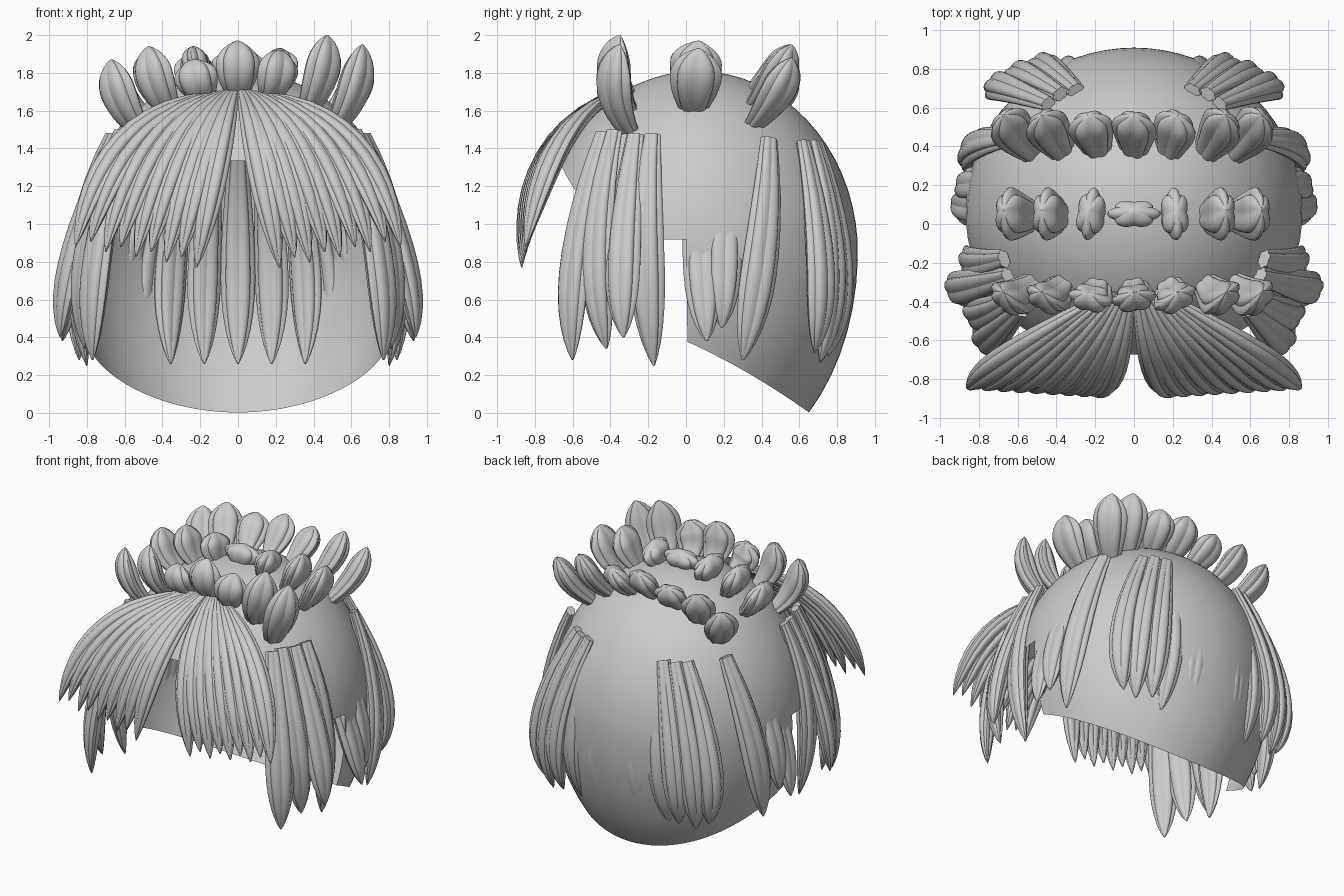
import bpy, bmesh, math
from mathutils import Vector

if "Cube" in bpy.data.objects:
    bpy.data.objects.remove(bpy.data.objects["Cube"])

RX, RY, CY, CZ = 0.87, 0.85, 0.06, 0.85
RT, RB = 0.96, 1.18          # dome height above / below the widest level


def finish(name, bm, angle):
    bmesh.ops.recalc_face_normals(bm, faces=bm.faces)
    me = bpy.data.meshes.new(name)
    bm.to_mesh(me)
    bm.free()
    ob = bpy.data.objects.new(name, me)
    bpy.context.collection.objects.link(ob)
    bpy.ops.object.select_all(action='DESELECT')
    ob.select_set(True)
    bpy.context.view_layer.objects.active = ob
    bpy.ops.object.shade_smooth_by_angle(angle=math.radians(angle))
    return ob


def dome(az, pol):
    c = math.cos(pol)
    s = math.sin(pol)
    return Vector((RX * s * math.cos(az), CY + RY * s * math.sin(az),
                   CZ + (RT if c > 0 else RB) * c))


def dome_z(x, y):
    q = 1 - (x / RX) ** 2 - ((y - CY) / RY) ** 2
    return CZ + RT * math.sqrt(max(q, 0))


def edge_z(y):
    # face opening at the front, sloping nape at the back
    if y < 0:
        d = max(0, -y - 0.13)
        return 0.9 + 1.0 * d ** 2 + 1.6 * d ** 4
    return max(0, 0.38 - 0.45 * y - 0.2 * y * y)


# Scalp cap: columns run from the crown to the hairline
def build_cap():
    bm = bmesh.new()
    split = math.asin(-CY / RY)
    n = 36
    azs = [split + 0.004 + (math.pi - 2 * split - 0.008) * i / n for i in range(n + 1)]
    azs += [math.pi - split + 0.004 + (math.pi + 2 * split - 0.008) * i / n for i in range(n + 1)]
    top = bm.verts.new(dome(0, 0))
    cols = []
    for az in azs:
        lo, hi = 0.3, 2.6
        for _ in range(30):
            m = (lo + hi) / 2
            p = dome(az, m)
            if p.z > edge_z(p.y):
                lo = m
            else:
                hi = m
        mid = min(lo, 1.5)
        pols = [mid * j / 16 for j in range(1, 17)]
        if math.sin(az) > -CY / RY:
            pols += [mid + (lo - mid) * j / 8 for j in range(1, 9)]
        cols.append([bm.verts.new(dome(az, p)) for p in pols])
    for i, a in enumerate(cols):
        b = cols[(i + 1) % len(cols)]
        bm.faces.new((top, a[0], b[0]))
        for j in range(min(len(a), len(b)) - 1):
            bm.faces.new((a[j], a[j + 1], b[j + 1], b[j]))
    finish("scalp_cap", bm, 60)


# One ribbed, leaf-shaped lock through three points, with a flat root
def lock(bm, p0, p1, p2, w, t, root=0.5, normal=None, peak=0.6):
    p0, p1, p2 = Vector(p0), Vector(p1), Vector(p2)
    rings, seg = 13, 36
    prev = None
    for i in range(rings):
        s = 1 - (1 - i / (rings - 1)) ** 1.3
        pos = p0 * (2 * (s - .5) * (s - 1)) + p1 * (-4 * s * (s - 1)) + p2 * (2 * s * (s - .5))
        tan = (p0 * (4 * s - 3) + p1 * (4 - 8 * s) + p2 * (4 * s - 1)).normalized()
        out = Vector(normal) if normal else Vector((pos.x, pos.y - CY, 0.25))
        side = tan.cross(out).normalized()
        out = side.cross(tan)
        if s < peak:
            k = root + (1 - root) * math.sin(s / peak * math.pi / 2)
        else:
            k = max(0.02, (1 - ((s - peak) / (1 - peak)) ** 2)) ** 0.75
        ring = []
        for j in range(seg):
            a = 2 * math.pi * j / seg
            r = k * (0.84 + 0.18 * abs(math.cos(3 * a)))
            ring.append(bm.verts.new(pos + side * (w * r * math.cos(a)) + out * (t * r * math.sin(a))))
        if prev:
            for j in range(seg):
                bm.faces.new((prev[j], prev[(j + 1) % seg], ring[(j + 1) % seg], ring[j]))
        else:
            bm.faces.new(ring)
        prev = ring
    bm.faces.new(prev)


def both_sides(bm, pts, *args, **kw):
    for sx in (1, -1):
        lock(bm, *[(sx * x, y, z) for x, y, z in pts], *args, **kw)


build_cap()

# Fringe: two wings fanning out from the centre parting
bm = bmesh.new()
N = 9
for i in range(N):
    t = i / (N - 1)
    low = 0.04 * (i % 2)
    both_sides(bm, [(0.02 + 0.13 * t, -0.36, 1.70 - 0.02 * t),
                    (0.11 + 0.50 * t, -0.74 + 0.08 * t, 1.36 + 0.07 * t),
                    (0.22 + 0.64 * t, -0.87 + 0.02 * t, 0.77 + 0.11 * t + low)],
               0.076, 0.058, root=0.3, peak=0.62)
finish("fringe", bm, 30)

# Side locks: root, middle and tip for the right, mirrored to the left
side = [
    [(0.59, -0.44, 1.48), (0.74, -0.58, 0.85), (0.77, -0.60, 0.28)],
    [(0.62, -0.38, 1.49), (0.79, -0.47, 0.88), (0.81, -0.42, 0.34)],
    [(0.65, -0.27, 1.47), (0.86, -0.33, 0.88), (0.94, -0.33, 0.40)],
    [(0.67, -0.18, 1.47), (0.83, -0.21, 0.88), (0.80, -0.17, 0.25)],
    [(0.58, 0.05, 1.46), (0.81, 0.08, 0.85), (0.93, 0.11, 0.38)],
    [(0.58, 0.20, 1.46), (0.81, 0.20, 0.90), (0.89, 0.19, 0.45)],
    [(0.63, 0.44, 1.45), (0.82, 0.40, 0.85), (0.84, 0.30, 0.28)],
]
bm = bmesh.new()
for pts in side:
    both_sides(bm, pts, 0.098, 0.062)
finish("side_locks", bm, 30)

# Back locks: the middle ones lie mostly within the cap, the outer ones stand proud
bm = bmesh.new()
for i in range(-2, 3):
    x = i * 0.175
    d = x * x * 0.3
    lock(bm, (x * 0.75, 0.67 - d, 1.40), (x, 0.835 - d, 0.82), (x * 1.02, 0.74 - d, 0.26), 0.09, 0.06)
for pts in ([(0.30, 0.69, 1.43), (0.47, 0.81, 0.80), (0.47, 0.75, 0.30)],
            [(0.38, 0.67, 1.43), (0.58, 0.77, 0.80), (0.58, 0.71, 0.27)],
            [(0.44, 0.62, 1.43), (0.68, 0.71, 0.80), (0.66, 0.68, 0.32)]):
    both_sides(bm, pts, 0.09, 0.065)
finish("back_locks", bm, 30)

# Crown tufts: three rows of upright leaves (root y, bend y, tip y, half width, tip heights)
columns = [-0.51, -0.36, -0.18, 0.0, 0.17, 0.36, 0.50]
rows = {
    "front_tufts": (-0.30, -0.38, -0.35, 0.115, [1.87, 1.94, 1.87, 1.97, 1.92, 2.0, 1.95]),
    "middle_tufts": (0.04, 0.05, 0.07, 0.135, [1.86, 1.93, 1.94, 1.92, 1.93, 1.97, 1.93]),
    "rear_tufts": (0.36, 0.48, 0.56, 0.115, [1.83, 1.91, 1.90, 1.95, 1.92, 1.95, 1.88]),
}
for name, (y0, ym, y1, w, tips) in rows.items():
    bm = bmesh.new()
    for x, z1 in zip(columns, tips):
        z0 = dome_z(x, y0) - 0.03
        n = (x * 0.8 + 0.06, (y0 - 0.03) * 1.2 + 0.001, 0)
        if name == "middle_tufts" and x == 0:
            n = (0, 1, 0)
        lock(bm, (x, y0, z0), (x * 1.22, ym, z0 * 0.53 + z1 * 0.47),
             (x * 1.32, y1, z1), w, 0.072, root=0.55, normal=n, peak=0.6)
    finish(name, bm, 30)
